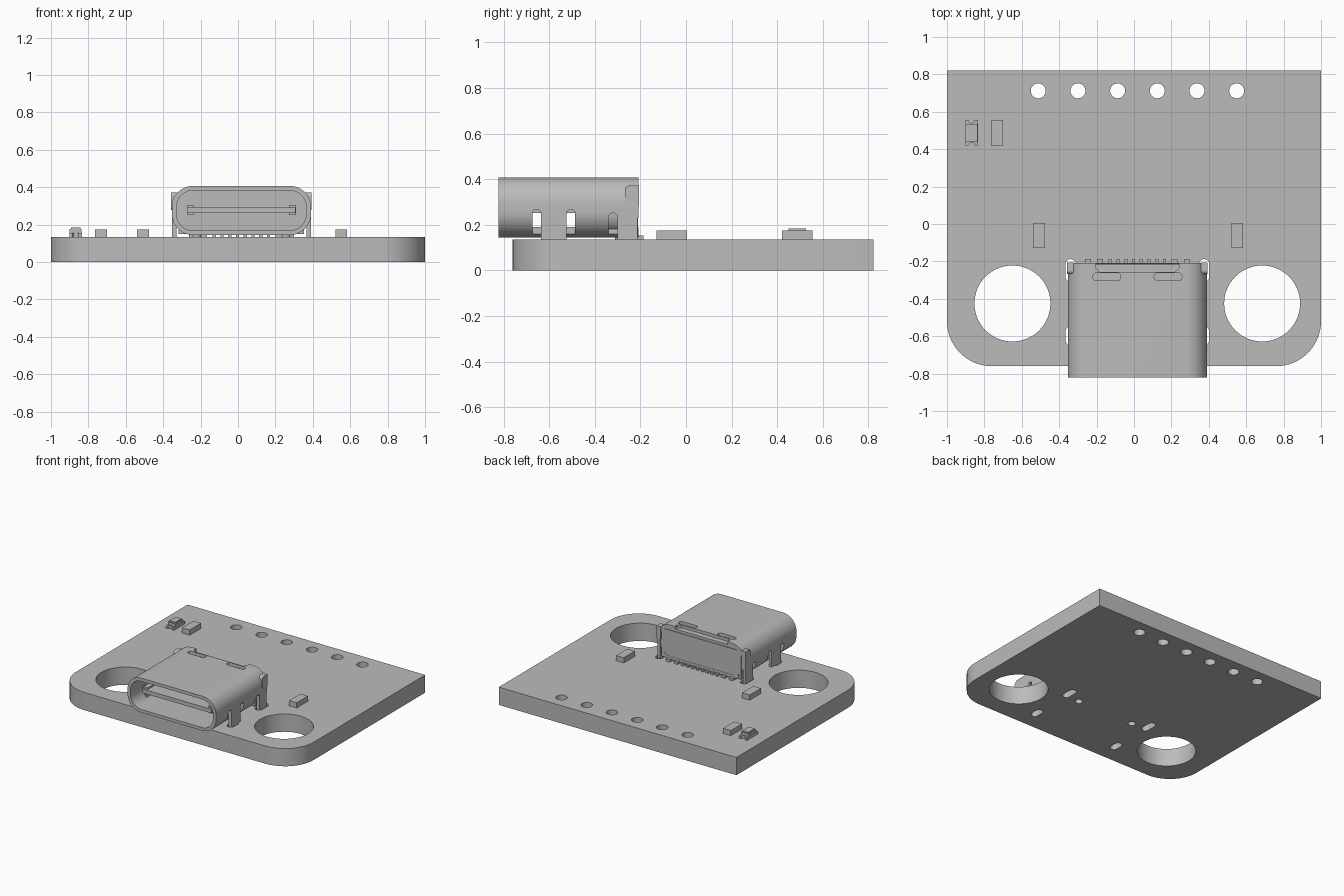
import bpy, bmesh, math

if "Cube" in bpy.data.objects:
    bpy.data.objects.remove(bpy.data.objects["Cube"], do_unlink=True)

grey = bpy.data.materials.new("plain_grey")
grey.use_nodes = True
grey.diffuse_color = (0.5, 0.5, 0.5, 1)
grey.node_tree.nodes["Principled BSDF"].inputs["Base Color"].default_value = (0.5, 0.5, 0.5, 1)

CX = 0.018      # connector centre line
TOP = 0.135     # board top


def rounded(u0, u1, v0, v1, radii=0.0, steps=10):
    """Rectangle outline; radii may be one value or one per corner."""
    if not isinstance(radii, (list, tuple)):
        radii = [radii] * 4
    corners = [(u0, v0, 1, 1), (u1, v0, -1, 1), (u1, v1, -1, -1), (u0, v1, 1, -1)]
    pts = []
    for i, ((u, v, su, sv), r) in enumerate(zip(corners, radii)):
        if r <= 0:
            pts.append((u, v))
            continue
        for k in range(steps + 1):
            a = math.pi + (i + k / steps) * math.pi / 2
            pts.append((u + su * r + r * math.cos(a), v + sv * r + r * math.sin(a)))
    return pts


def circle(u, v, r, n=48):
    return [(u + r * math.cos(2 * math.pi * k / n), v + r * math.sin(2 * math.pi * k / n))
            for k in range(n)]


def prism(name, outline, a, b, axis="z"):
    """Extrude an outline from a to b along an axis."""
    place = {"x": lambda u, v, w: (w, u, v),
             "y": lambda u, v, w: (u, w, v),
             "z": lambda u, v, w: (u, v, w)}[axis]
    bm = bmesh.new()
    lo = [bm.verts.new(place(u, v, a)) for u, v in outline]
    hi = [bm.verts.new(place(u, v, b)) for u, v in outline]
    bm.faces.new(lo)
    bm.faces.new(hi)
    n = len(outline)
    for i in range(n):
        j = (i + 1) % n
        bm.faces.new((lo[i], lo[j], hi[j], hi[i]))
    bmesh.ops.recalc_face_normals(bm, faces=bm.faces)
    mesh = bpy.data.meshes.new(name)
    bm.to_mesh(mesh)
    bm.free()
    mesh.materials.append(grey)
    ob = bpy.data.objects.new(name, mesh)
    bpy.context.scene.collection.objects.link(ob)
    return ob


def box(name, x0, x1, y0, y1, z0, z1):
    return prism(name, rounded(x0, x1, y0, y1), z0, z1)


def cut(ob, cutters):
    """Subtract each cutter, bake the result and drop the cutters."""
    for c in cutters:
        m = ob.modifiers.new("cut", "BOOLEAN")
        m.operation, m.solver, m.object = "DIFFERENCE", "EXACT", c
    dg = bpy.context.evaluated_depsgraph_get()
    mesh = bpy.data.meshes.new_from_object(ob.evaluated_get(dg))
    ob.modifiers.clear()
    ob.data = mesh
    for c in cutters:
        bpy.data.objects.remove(c, do_unlink=True)


def smooth(ob):
    bpy.ops.object.select_all(action="DESELECT")
    ob.select_set(True)
    bpy.context.view_layer.objects.active = ob
    bpy.ops.object.shade_smooth_by_angle(angle=math.radians(30))


def side_span(s, inner, outer):
    return sorted((CX + s * inner, CX + s * outer))


# Circuit board with mounting holes, pin holes, leg slots and peg holes
board = prism("board", rounded(-1, 1, -0.76, 0.822, [0.24, 0.24, 0, 0], 16), 0, TOP)
holes = [circle(-0.65, -0.425, 0.203, 64), circle(0.685, -0.425, 0.203, 64)]
holes += [circle(-0.512 + 0.2122 * i, 0.712, 0.04, 32) for i in range(6)]
for s in (-1, 1):
    x = CX + s * 0.357
    holes.append(rounded(x - 0.027, x + 0.027, -0.31, -0.188, 0.0265))
    holes.append(rounded(x - 0.027, x + 0.027, -0.648, -0.548, 0.0265))
    holes.append(circle(CX + s * 0.239, -0.289, 0.027, 24))
cut(board, [prism("hole_cutter", h, -0.1, 0.3) for h in holes])
smooth(board)

# Connector shell: rounded tube with side slots and top cutouts
shell = prism("connector_shell", rounded(CX - 0.372, CX + 0.372, 0.145, 0.407, 0.112, 12),
              -0.822, -0.208, "y")
cutters = [prism("bore_cutter", rounded(CX - 0.347, CX + 0.347, 0.168, 0.383, 0.09, 12),
                 -0.9, -0.1, "y")]
for s in (-1, 1):
    a, b = side_span(s, 0.315, 0.5)
    for y, top in ((-0.655, 0.267), (-0.505, 0.267), (-0.32, 0.252)):
        cutters.append(prism("slot_cutter", rounded(y - 0.019, y + 0.019, 0.05, top, 0.0185),
                             a, b, "x"))
    cutters.append(box("leg_cutter", a, b, -0.652, -0.508, 0.05, 0.235))
    cutters.append(box("leg_cutter", a, b, -0.318, -0.1, 0.05, 0.23))
    a, b = side_span(s, 0.09, 0.238)
    cutters.append(prism("spring_cutter", rounded(a, b, -0.303, -0.262, 0.018), 0.36, 0.5))
cutters.append(prism("rear_notch_cutter", [(CX - 0.222, -0.1), (CX - 0.222, -0.235),
                                           (CX - 0.2, -0.257), (CX + 0.2, -0.257),
                                           (CX + 0.222, -0.235), (CX + 0.222, -0.1)], 0.36, 0.5))
cut(shell, cutters)
smooth(shell)

# Shell legs and rear side tabs
for s, side in ((-1, "right"), (1, "left")):
    a, b = side_span(s, 0.348, 0.372)
    box(f"front_leg_{side}", a, b, -0.636, -0.524, 0.05, 0.262)
    box(f"rear_leg_{side}", a, b, -0.301, -0.212, 0.05, 0.262)
    a, b = side_span(s, 0.34, 0.375)
    prism(f"rear_tab_{side}", rounded(-0.268, -0.206, 0.278, 0.372, [0.02, 0, 0, 0.02], 5),
          a, b, "x")

# Plastic housing, back wall and locating pegs
smooth(prism("housing", rounded(CX - 0.348, CX + 0.348, 0.16, 0.384, 0.09, 12),
             -0.46, -0.215, "y"))
box("housing_back", CX - 0.335, CX + 0.335, -0.3, -0.21, 0.15, 0.365)
for s, side in ((-1, "right"), (1, "left")):
    prism(f"peg_{side}", circle(CX + s * 0.239, -0.289, 0.023, 20), 0.05, 0.17)

# Contact tongue with its thicker side rails
box("tongue", CX - 0.29, CX + 0.29, -0.76, -0.45, 0.262, 0.292)
for s, side in ((-1, "right"), (1, "left")):
    a, b = side_span(s, 0.255, 0.292)
    box(f"tongue_rail_{side}", a, b, -0.745, -0.45, 0.252, 0.304)

# Solder pins along the connector's back edge
for i in range(8):
    x = CX - 0.145 + i * 0.0414
    box(f"thin_pin_{i + 1}", x - 0.009, x + 0.009, -0.3, -0.187, TOP, 0.152)
for s, side in ((-1, "right"), (1, "left")):
    for k, off in enumerate((0.199, 0.265)):
        x = CX + s * off
        box(f"wide_pin_{side}_{k + 1}", x - 0.016, x + 0.016, -0.3, -0.187, TOP, 0.152)

# Small surface components
for name, x, y in (("chip_right", -0.508, -0.062), ("chip_left", 0.552, -0.062),
                   ("chip_back", -0.733, 0.488)):
    box(name, x - 0.032, x + 0.032, y - 0.067, y + 0.067, TOP, 0.175)

# Indicator light: notched base, body and low lens
LX, LY = -0.868, 0.488
base = box("light_base", LX - 0.033, LX + 0.033, LY - 0.067, LY + 0.067, TOP, 0.156)
cut(base, [prism("notch_cutter", circle(LX, LY + s * 0.067, 0.016, 20), 0, 0.3) for s in (-1, 1)])
box("light_body", LX - 0.032, LX + 0.032, LY - 0.046, LY + 0.046, 0.15, 0.176)
box("light_lens", LX - 0.026, LX + 0.026, LY - 0.038, LY + 0.038, 0.17, 0.184)
